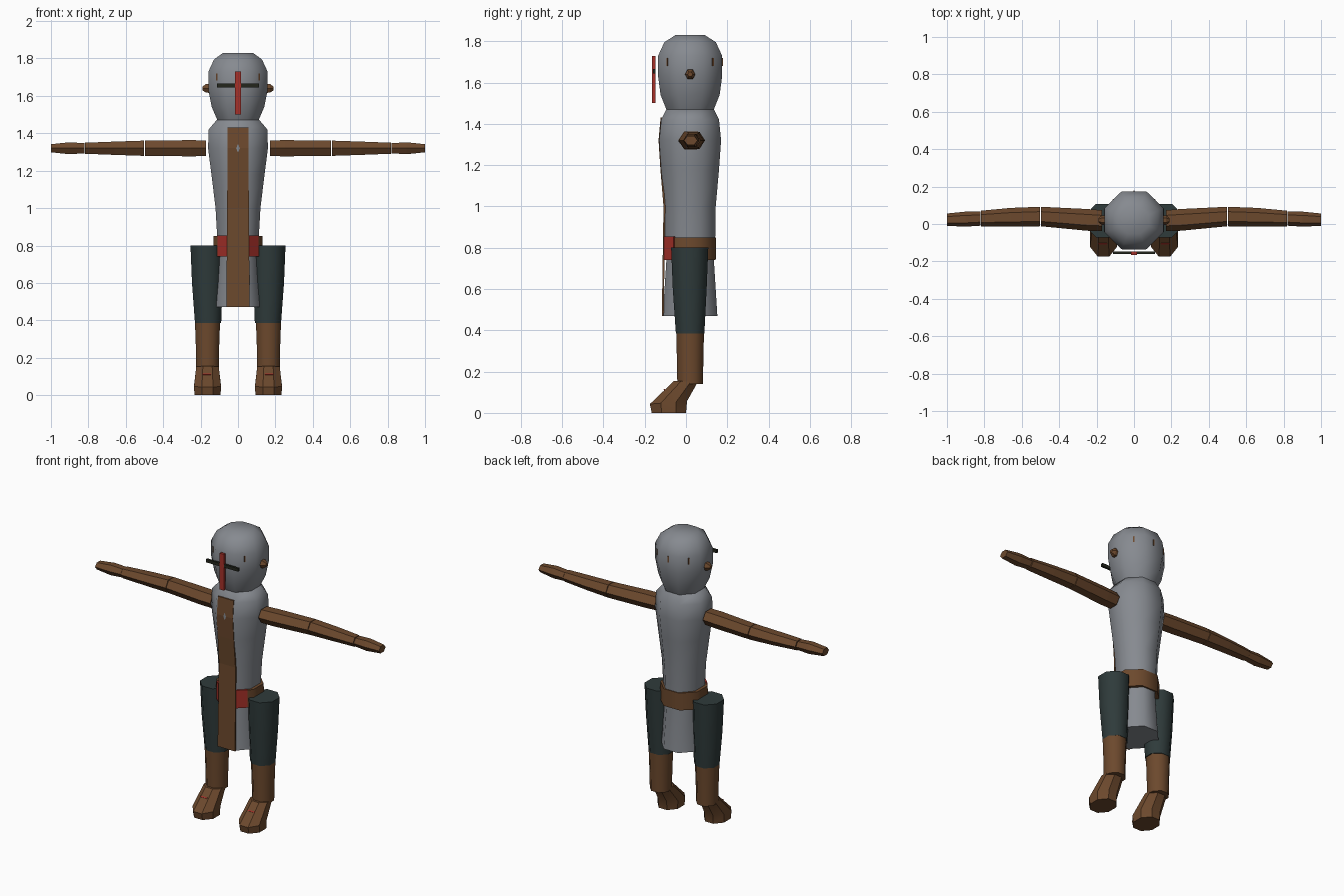
import bpy, bmesh, math
from mathutils import Matrix

cube = bpy.data.objects.get("Cube")
if cube:
    bpy.data.objects.remove(cube, do_unlink=True)


def material(name, rgb):
    m = bpy.data.materials.new(name)
    m.use_nodes = True
    m.diffuse_color = (*rgb, 1)
    m.node_tree.nodes["Principled BSDF"].inputs["Base Color"].default_value = (*rgb, 1)
    return m


STEEL = material("steel grey", (0.24, 0.255, 0.28))
LEATHER = material("leather brown", (0.15, 0.066, 0.026))
CLOTH = material("dark green cloth", (0.028, 0.043, 0.043))
RED = material("red", (0.38, 0.03, 0.022))
DARK = material("visor dark", (0.017, 0.019, 0.012))


def finish(name, bm, mat, smooth=0):
    bmesh.ops.recalc_face_normals(bm, faces=bm.faces)
    mesh = bpy.data.meshes.new(name)
    bm.to_mesh(mesh)
    bm.free()
    mesh.materials.append(mat)
    ob = bpy.data.objects.new(name, mesh)
    bpy.context.collection.objects.link(ob)
    if smooth:
        bpy.ops.object.select_all(action="DESELECT")
        ob.select_set(True)
        bpy.context.view_layer.objects.active = ob
        bpy.ops.object.shade_smooth_by_angle(angle=math.radians(smooth))
    return ob


def loft(name, rings, mat, sides=8, axis="Z", smooth=0):
    """Rings are (x, y, z, half width, half depth, slope)."""
    bm = bmesh.new()
    grow = 1 / math.cos(math.pi / sides) if axis == "Z" else 1
    start = 0.5 if axis == "Z" else 0
    loops = []
    for x, y, z, a, b, slope in rings:
        loop = []
        for i in range(sides):
            t = math.tau * (i + start) / sides
            u, v = a * grow * math.cos(t), b * grow * math.sin(t)
            p = (x + u, y + v, z + slope * v) if axis == "Z" else (x, y + u, z + v)
            loop.append(bm.verts.new(p))
        loops.append(loop)
    for low, high in zip(loops, loops[1:]):
        for i in range(sides):
            j = (i + 1) % sides
            bm.faces.new((low[i], low[j], high[j], high[i]))
    bm.faces.new(loops[0])
    bm.faces.new(loops[-1])
    return finish(name, bm, mat, smooth)


def box(name, loc, size, mat, turn=0, pitch=0):
    bm = bmesh.new()
    place = (Matrix.Translation(loc) @ Matrix.Rotation(turn, 4, "Z")
             @ Matrix.Rotation(pitch, 4, "X") @ Matrix.Diagonal((*size, 1)))
    bmesh.ops.create_cube(bm, size=1, matrix=place)
    return finish(name, bm, mat)


def column(name, profile, mat, x=0, y=0.02, smooth=50):
    return loft(name, [(x, y, z, a, b, 0) for z, a, b in profile], mat, smooth=smooth)


# Head and body
column("helmet", [(1.47, 0.11, 0.115), (1.54, 0.14, 0.143), (1.63, 0.158, 0.155),
                  (1.73, 0.158, 0.155), (1.795, 0.128, 0.125), (1.83, 0.08, 0.072)], STEEL)
column("torso", [(0.8, 0.108, 0.118), (0.86, 0.112, 0.122), (1.0, 0.12, 0.124),
                 (1.18, 0.142, 0.14), (1.32, 0.16, 0.15), (1.42, 0.157, 0.14),
                 (1.47, 0.115, 0.115)], STEEL)
column("skirt", [(0.47, 0.122, 0.132), (0.74, 0.104, 0.115), (0.8, 0.104, 0.115)], STEEL)
column("belt", [(0.74, 0.135, 0.124), (0.85, 0.13, 0.126)], LEATHER)

# Tabard strip following the chest
bm = bmesh.new()
rows = []
for z, half, y in [(0.47, 0.062, -0.117), (0.74, 0.06, -0.113), (1.0, 0.058, -0.109),
                   (1.18, 0.057, -0.124), (1.32, 0.056, -0.133), (1.43, 0.055, -0.123)]:
    rows.append([bm.verts.new(p) for p in
                 ((-half, y, z), (half, y, z), (half, y + 0.009, z), (-half, y + 0.009, z))])
for a, b in zip(rows, rows[1:]):
    for i in range(4):
        j = (i + 1) % 4
        bm.faces.new((a[i], a[j], b[j], b[i]))
bm.faces.new(rows[0])
bm.faces.new(rows[-1])
finish("tabard", bm, LEATHER)

# Small diamond stud on the tabard
bm = bmesh.new()
bm.faces.new([bm.verts.new((x, -0.1345, 1.32 + z)) for x, z in
              ((-0.01, 0), (0, -0.024), (0.01, 0), (0, 0.024))])
finish("tabard_stud", bm, STEEL)

# Visor cross
box("visor_upright", (0, -0.156, 1.615), (0.03, 0.017, 0.23), RED)
box("visor_bar", (0, -0.154, 1.655), (0.225, 0.014, 0.02), DARK)

# Helmet slits on the diagonal faces and the back
for i, deg in enumerate((45, 90, 135, 225, 315)):
    t = math.radians(deg)
    box(f"helmet_slit_{i + 1}", (0.156 * math.cos(t), 0.02 + 0.154 * math.sin(t), 1.7),
        (0.008, 0.009, 0.038), LEATHER, turn=t + math.pi / 2)

for side, s in (("left", 1), ("right", -1)):
    # Belt buckle halves lie on the diagonal front faces of the belt
    box(f"{side}_buckle", (s * 0.08, -0.081, 0.797), (0.07, 0.009, 0.114), RED, turn=s * 0.76)
    box(f"{side}_buckle_inset", (s * 0.077, -0.0865, 0.797), (0.026, 0.004, 0.07),
        LEATHER, turn=s * 0.76)

    # Ear bolt
    loft(f"{side}_ear_bolt", [(s * 0.145, 0.02, 1.64, 0.025, 0.028, 0),
                              (s * 0.172, 0.02, 1.64, 0.025, 0.026, 0),
                              (s * 0.19, 0.02, 1.64, 0.012, 0.012, 0)],
         LEATHER, sides=6, axis="X")

    # Arm in three hexagonal sections
    arm = {
        "upper_arm": [(0.17, 0.018, 0.056, 0.048), (0.25, 0.022, 0.058, 0.05),
                      (0.498, 0.04, 0.052, 0.047)],
        "forearm": [(0.502, 0.04, 0.052, 0.047), (0.66, 0.036, 0.05, 0.041),
                    (0.818, 0.029, 0.042, 0.034)],
        "hand": [(0.821, 0.029, 0.038, 0.031), (0.9, 0.026, 0.04, 0.037),
                 (1.0, 0.023, 0.033, 0.025)],
    }
    for part, rings in arm.items():
        loft(f"{side}_{part}", [(s * x, y, 1.32, a, b, 0) for x, y, a, b in rings],
             LEATHER, sides=6, axis="X")

    # Leg
    loft(f"{side}_thigh", [(s * 0.16, 0.02, 0.385, 0.07, 0.069, 0),
                           (s * 0.164, 0.018, 0.6, 0.082, 0.082, 0),
                           (s * 0.167, 0.018, 0.8, 0.087, 0.09, 0)], CLOTH, smooth=50)
    column(f"{side}_boot_shaft", [(0.14, 0.06, 0.062), (0.25, 0.062, 0.064),
                                  (0.388, 0.067, 0.067)], LEATHER, x=s * 0.163)

    # Foot sweeping forward from the ankle
    loft(f"{side}_foot", [(s * 0.163, -0.083, 0, 0.07, 0.083, 0),
                          (s * 0.163, -0.085, 0.05, 0.072, 0.09, 0.08),
                          (s * 0.163, 0, 0.153, 0.06, 0.058, -0.03)], LEATHER, smooth=35)
    box(f"{side}_foot_buckle", (s * 0.167, -0.104, 0.112), (0.045, 0.006, 0.007),
        RED, pitch=-0.75)
